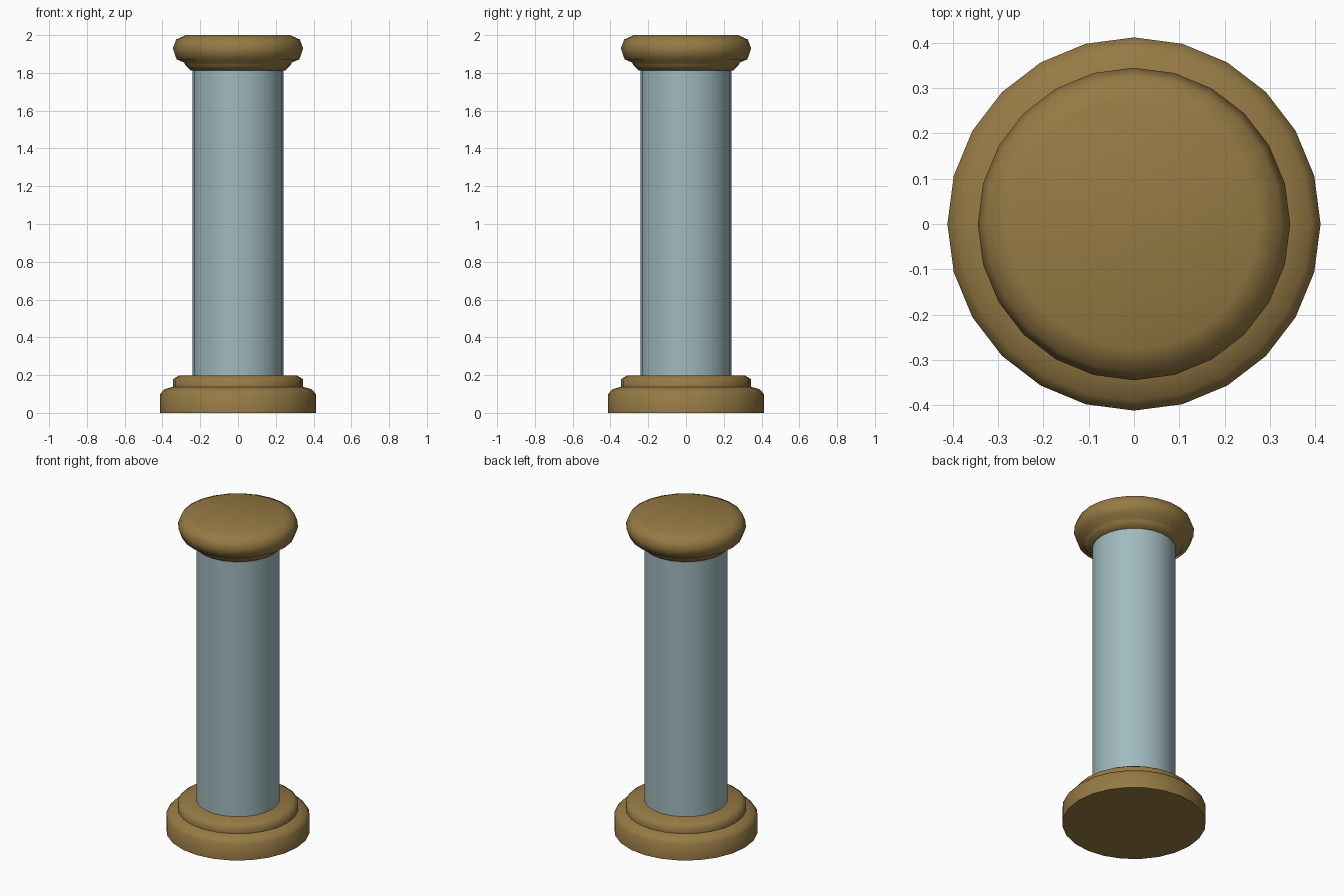
import bpy, bmesh, math

if "Cube" in bpy.data.objects:
    bpy.data.objects.remove(bpy.data.objects["Cube"])

SIDES = 24

def material(name, rgb):
    m = bpy.data.materials.new(name)
    m.diffuse_color = (*rgb, 1)
    m.use_nodes = True
    m.node_tree.nodes["Principled BSDF"].inputs["Base Color"].default_value = m.diffuse_color
    return m

def lathe(name, profile, mat, angle):
    """Spin an (r, z) profile round z and cap both ends."""
    bm = bmesh.new()
    rings = [[bm.verts.new((r * math.cos(2 * math.pi * i / SIDES),
                            r * math.sin(2 * math.pi * i / SIDES), z))
              for i in range(SIDES)] for r, z in profile]
    for a, b in zip(rings, rings[1:]):
        for i in range(SIDES):
            j = (i + 1) % SIDES
            bm.faces.new((a[i], a[j], b[j], b[i]))
    bm.faces.new(rings[0][::-1])
    bm.faces.new(rings[-1])
    me = bpy.data.meshes.new(name)
    bm.to_mesh(me)
    bm.free()
    ob = bpy.data.objects.new(name, me)
    bpy.context.collection.objects.link(ob)
    me.materials.append(mat)
    bpy.ops.object.select_all(action='DESELECT')
    ob.select_set(True)
    bpy.context.view_layer.objects.active = ob
    bpy.ops.object.shade_smooth_by_angle(angle=math.radians(angle))
    return ob

bronze = material("bronze brown", (0.305, 0.195, 0.058))
stone = material("blue grey stone", (0.352, 0.491, 0.515))

# Stepped round base
lathe("base", [(0.412, 0), (0.412, 0.10), (0.39, 0.125), (0.345, 0.138),
               (0.345, 0.178), (0.315, 0.197)], bronze, 60)
# Plain shaft
lathe("shaft", [(0.24, 0.19), (0.24, 1.82)], stone, 40)
# Capital: flared neck under a rounded cushion
lathe("capital", [(0.25, 1.812), (0.28, 1.842), (0.285, 1.855), (0.325, 1.872),
                  (0.345, 1.93), (0.327, 1.977), (0.275, 2.0)], bronze, 60)
